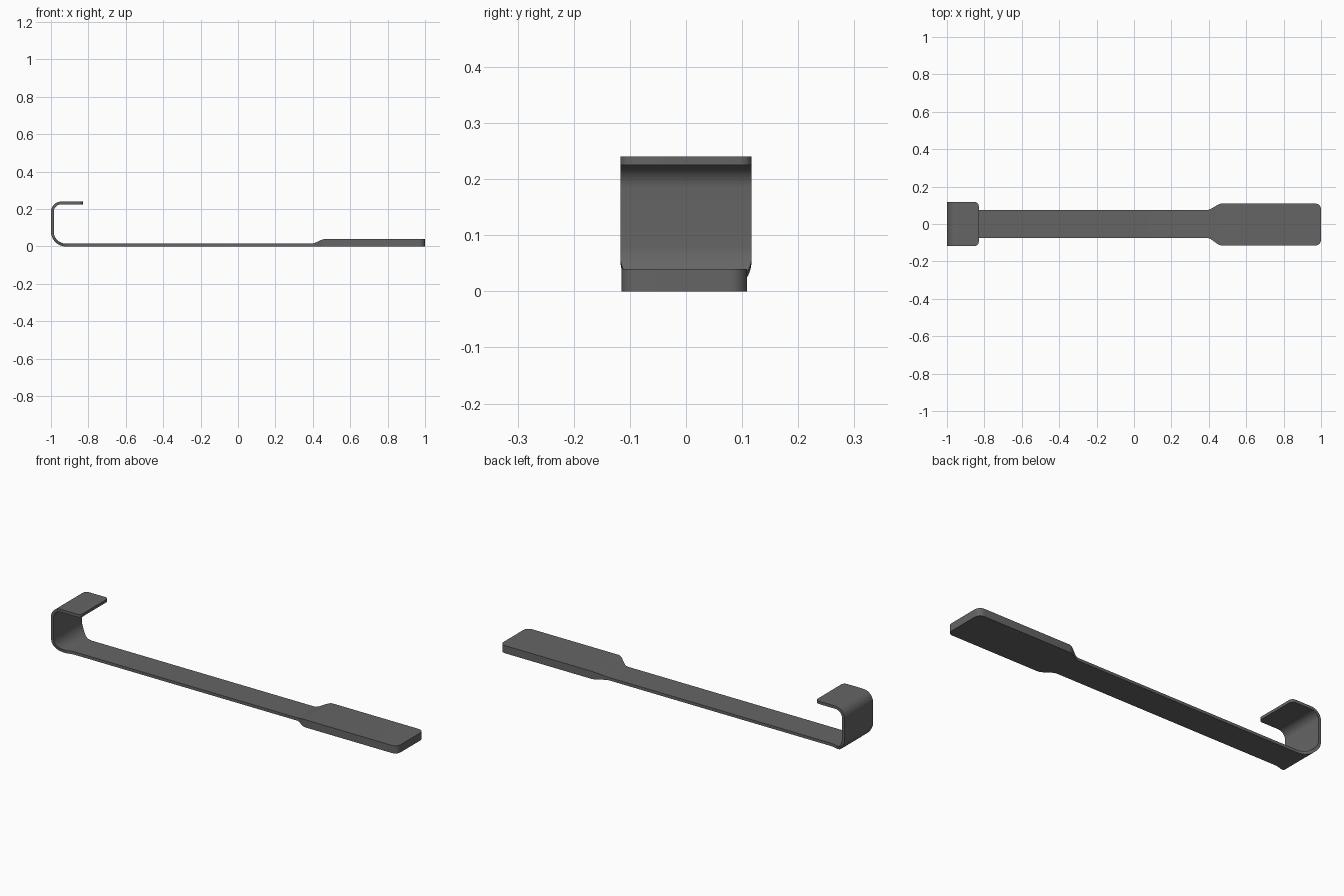
import bpy, bmesh, math

if "Cube" in bpy.data.objects:
    bpy.data.objects.remove(bpy.data.objects["Cube"])

HOOK_W, STRAP_W, GRIP_W = 0.117, 0.075, 0.112   # half widths
T, GRIP_T = 0.015, 0.04                         # thicknesses
R_TOP, R_LOW, H = 0.055, 0.08, 0.24             # bend radii and hook height


def ease(t):
    t = max(0.0, min(1.0, t))
    return t * t * (3 - 2 * t)


# each station: outer point x, z, inward direction nx, nz, thickness, half width, y offset
stations = []


def add(x, z, nx, nz, t, w, off=0.0):
    stations.append((x, z, nx, nz, t, w, off))


# rounded hook tip
r = 0.02
for i in range(7):
    a = math.radians(15 * i)
    add(-0.83 - r * (1 - math.cos(a)), H, 0, -1, T, HOOK_W - r + r * math.sin(a))

# upper bend
for i in range(13):
    a = math.radians(7.5 * i)
    s, c = math.sin(a), math.cos(a)
    add(-1 + R_TOP - R_TOP * s, H - R_TOP + R_TOP * c, s, -c, T, HOOK_W)

# lower bend, flaring down to the strap width
for i in range(17):
    d = 90 * i / 16
    a = math.radians(d)
    s, c = math.sin(a), math.cos(a)
    w = HOOK_W + (STRAP_W - HOOK_W) * ease((d - 18) / 92)
    add(-1 + R_LOW - R_LOW * c, R_LOW - R_LOW * s, c, s, T, w)
for d in (95, 100, 105, 110):
    w = HOOK_W + (STRAP_W - HOOK_W) * ease((d - 18) / 92)
    add(-1 + R_LOW + R_LOW * math.radians(d - 90), 0, 0, 1, T, w)

# strap thickening and widening into the grip
for i in range(13):
    k = i / 12
    e = ease(k)
    add(0.39 + 0.08 * k, 0, 0, 1, T + (GRIP_T - T) * e,
        STRAP_W + (GRIP_W - STRAP_W) * e, -0.003 * e)

# rounded grip end
r = 0.03
for i in range(9):
    a = math.radians(90 * i / 8)
    add(1 - r + r * math.sin(a), 0, 0, 1, GRIP_T, GRIP_W - r + r * math.cos(a), -0.003)

# loft rectangular sections through the stations
bm = bmesh.new()
rings = []
for x, z, nx, nz, t, w, off in stations:
    ix, iz = x + nx * t, z + nz * t
    rings.append([bm.verts.new(p) for p in (
        (x, off - w, z), (x, off + w, z), (ix, off + w, iz), (ix, off - w, iz))])
for a, b in zip(rings, rings[1:]):
    for i in range(4):
        j = (i + 1) % 4
        bm.faces.new((a[i], a[j], b[j], b[i]))
bm.faces.new(rings[0])
bm.faces.new(rings[-1])
bmesh.ops.recalc_face_normals(bm, faces=bm.faces)
mesh = bpy.data.meshes.new("hooked_strap")
bm.to_mesh(mesh)
bm.free()

# single dark grey colour
mat = bpy.data.materials.new("dark grey")
mat.diffuse_color = (0.13, 0.13, 0.13, 1)
mat.use_nodes = True
mat.node_tree.nodes["Principled BSDF"].inputs["Base Color"].default_value = mat.diffuse_color
mesh.materials.append(mat)
obj = bpy.data.objects.new("hooked_strap", mesh)
bpy.context.collection.objects.link(obj)
bpy.context.view_layer.objects.active = obj
obj.select_set(True)
bpy.ops.object.shade_smooth_by_angle(angle=math.radians(30))
